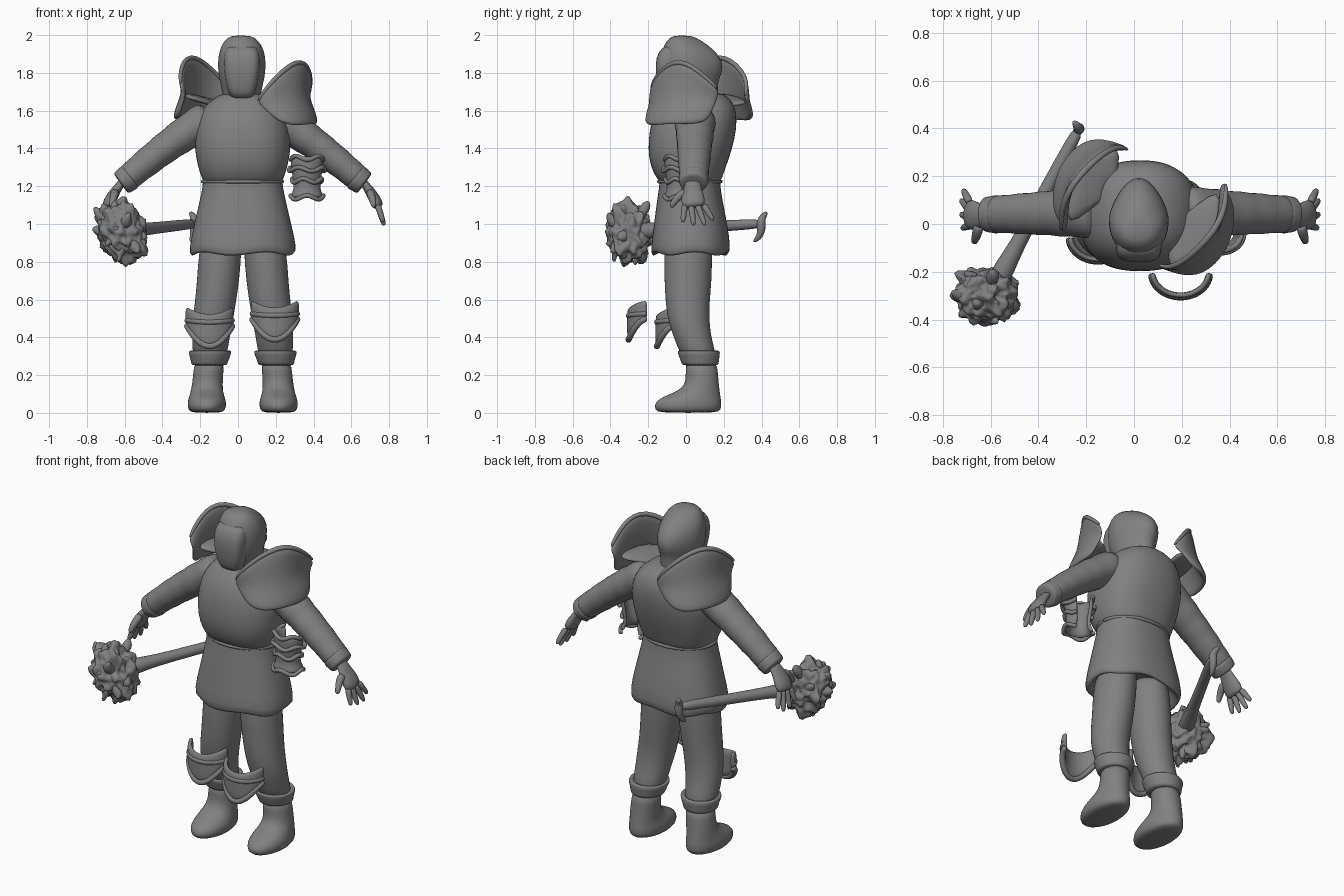
import bpy, bmesh, math, random
from mathutils import Vector, noise

random.seed(4)
old = bpy.data.objects.get("Cube")
if old:
    bpy.data.objects.remove(old)

grey = bpy.data.materials.new("plain_grey")
grey.use_nodes = True
tone = (.22, .22, .22, 1)
grey.diffuse_color = tone
grey.node_tree.nodes["Principled BSDF"].inputs["Base Color"].default_value = tone
MID = .025  # plane the figure is mirrored about


def finish(name, bm, subdiv=1, thick=0):
    bmesh.ops.recalc_face_normals(bm, faces=bm.faces)
    mesh = bpy.data.meshes.new(name)
    bm.to_mesh(mesh)
    bm.free()
    mesh.materials.append(grey)
    obj = bpy.data.objects.new(name, mesh)
    bpy.context.collection.objects.link(obj)
    for poly in mesh.polygons:
        poly.use_smooth = True
    if thick:
        solid = obj.modifiers.new("Thickness", "SOLIDIFY")
        solid.thickness, solid.offset = thick, 0
    if subdiv:
        obj.modifiers.new("Smooth", "SUBSURF").levels = subdiv
        obj.modifiers["Smooth"].render_levels = subdiv
    return obj


def skin(name, loops, closed=True, flip=False, subdiv=1, thick=0):
    """Bridge successive loops of points; closed loops get end caps."""
    bm = bmesh.new()
    rows = []
    for loop in loops:
        pts = [Vector(p) for p in loop]
        if flip:
            pts = [Vector((2 * MID - p.x, p.y, p.z)) for p in pts]
        rows.append([bm.verts.new(p) for p in pts])
    n = len(rows[0])
    for a, b in zip(rows, rows[1:]):
        for i in range(n if closed else n - 1):
            j = (i + 1) % n
            bm.faces.new((a[i], a[j], b[j], b[i]))
    if closed:
        bm.faces.new(rows[0])
        bm.faces.new(rows[-1])
    return finish(name, bm, subdiv, thick)


def stack(name, rings, n=20, power=2, taper=0, wave=None, **kw):
    """Horizontal rings, each given as z, centre x, half width, front y, back y."""
    loops = []
    for z, cx, rx, y0, y1 in rings:
        loop = []
        for i in range(n):
            a = math.tau * i / n
            c, s = math.cos(a), math.sin(a)
            x = math.copysign(abs(c) ** (2 / power), c)
            y = math.copysign(abs(s) ** (2 / power), s)
            lift = wave(a, z) if wave else 0
            loop.append((cx + rx * x * (1 - taper * max(y, 0)),
                         (y0 + y1) / 2 + (y1 - y0) / 2 * y, z + lift))
        loops.append(loop)
    return skin(name, loops, **kw)


def tube(name, pts, radii, ref=(0, 1, 0), squash=1, n=10, **kw):
    """Round section along a path; squash flattens it across the ref direction."""
    pts = [Vector(p) for p in pts]
    loops = []
    for i, p in enumerate(pts):
        t = (pts[min(i + 1, len(pts) - 1)] - pts[max(i - 1, 0)]).normalized()
        u = (Vector(ref) - t * t.dot(Vector(ref))).normalized()
        v = t.cross(u) * squash
        loops.append([p + radii[i] * (u * math.cos(math.tau * k / n) + v * math.sin(math.tau * k / n))
                      for k in range(n)])
    return skin(name, loops, **kw)


def arc(cx, cy, rx, ry, height, spread=90, n=13):
    """Open arc bulging to the front; height is a function of the angle."""
    angles = [math.radians(spread * (2 * i / (n - 1) - 1)) for i in range(n)]
    return [(cx + rx * math.sin(a), cy - ry * math.cos(a), height(a)) for a in angles]


# Tunic: flared skirt with a wavy hem, belted waist and full chest
def hem_wave(a, z):
    return .014 * math.sin(5 * a + 1) * max(0, 1 - (z - .8) / .2)


stack("skirt", [(.95, MID, .19, -.11, .16), (.86, MID, .24, -.15, .2),
                (.83, MID, .275, -.18, .225), (.87, MID, .288, -.19, .238),
                (1, MID, .258, -.17, .22), (1.12, MID, .23, -.155, .195),
                (1.2, MID, .212, -.142, .182), (1.25, MID, .212, -.14, .182),
                (1.3, MID, .19, -.13, .17)], n=28, power=2.3, wave=hem_wave)
stack("chest", [(1.2, MID, .19, -.12, .16), (1.23, MID, .213, -.145, .188),
                (1.27, MID, .228, -.175, .2), (1.35, MID, .25, -.2, .23),
                (1.45, MID, .258, -.2, .26), (1.55, MID, .245, -.185, .272),
                (1.62, MID, .21, -.15, .262), (1.67, MID, .15, -.11, .23),
                (1.7, MID, .09, -.07, .18)], n=28, power=2.4)
tube("waist_seam", [(MID + .214 * math.cos(a), .02 + .165 * math.sin(a), 1.225)
                    for a in [math.tau * i / 24 for i in range(25)]],
     [.012] * 25, ref=(0, 0, 1), n=6)

# Hood and flat face mask
stack("hood", [(1.62, .02, .1, -.08, .17), (1.7, .02, .105, -.1, .17),
               (1.76, .02, .12, -.12, .17), (1.8, .02, .128, -.135, .195),
               (1.86, .02, .13, -.14, .198), (1.92, .02, .122, -.13, .155),
               (1.97, .018, .095, -.105, .085), (2, .015, .055, -.07, .03)],
      power=2.2, taper=.35)
stack("face", [(1.66, .02, .05, -.12, .02), (1.69, .02, .07, -.145, .02),
               (1.76, .02, .09, -.158, .02), (1.85, .02, .1, -.165, .02),
               (1.91, .02, .094, -.148, .02), (1.95, .02, .075, -.11, .0)], power=3.5)

# Limbs, the same on both sides
for side, flip in (("left", False), ("right", True)):
    stack(side + "_leg", [(.97, .13, .1, -.1, .14), (.85, .145, .115, -.12, .14),
                          (.7, .155, .113, -.115, .138), (.58, .17, .11, -.11, .125),
                          (.48, .185, .108, -.095, .125), (.4, .193, .1, -.065, .135),
                          (.33, .198, .095, -.04, .155), (.27, .2, .08, 0, .16)], flip=flip)
    stack(side + "_boot", [(0, .215, .08, -.14, .165), (.015, .215, .1, -.168, .188),
                           (.055, .215, .105, -.17, .19), (.085, .215, .095, -.125, .185),
                           (.115, .215, .086, -.045, .18), (.15, .212, .082, -.005, .175),
                           (.21, .208, .08, 0, .17), (.28, .2, .082, -.01, .165)], flip=flip)
    stack(side + "_boot_cuff", [(.25, .202, .08, -.005, .162), (.255, .202, .098, -.025, .175),
                                (.28, .2, .1, -.03, .175), (.325, .198, .12, -.05, .185),
                                (.335, .197, .105, -.04, .17), (.31, .197, .08, 0, .14)], flip=flip)

    # Sleeve with soft folds and a banded cuff
    folds = (.1, .112, .108, .1, .104, .092, .096, .086, .09, .08, .083, .074)
    start, end = Vector((.19, .05, 1.57)), Vector((.655, .04, 1.225))
    path = [start.lerp(end, i / 11) + Vector((0, 0, .015 * math.sin(math.pi * i / 11)))
            for i in range(12)]
    tube(side + "_sleeve", path, folds, squash=.9, n=16, flip=flip)
    axis = (end - start).normalized()
    tube(side + "_cuff", [end + axis * d for d in (-.05, -.04, -.01, .015, .02)],
         (.07, .086, .077, .078, .06), squash=.9, n=16, flip=flip)

    # Hand: flattened palm, four fingers and a thumb
    tube(side + "_palm", [(.65, .04, 1.235), (.685, .035, 1.195), (.71, .035, 1.155),
                          (.733, .038, 1.115), (.745, .042, 1.085)],
         (.045, .045, .062, .066, .058), squash=.5, n=12, flip=flip)
    for k, length in enumerate((.085, .1, .1, .075)):
        y = -.005 + .032 * k
        fan = .05 * (k - 1)
        base = Vector((.738, y, 1.105))
        aim = Vector((.32, fan * 5 + .12, -1))
        tube(side + "_finger_%d" % k, [base + aim * length * f for f in (0, .4, .8, 1.05, 1.13)],
             (.02, .018, .016, .013, .005), n=8, flip=flip)
    tube(side + "_thumb", [(.7, .0, 1.175), (.705, -.035, 1.15), (.715, -.062, 1.12),
                           (.718, -.075, 1.095), (.718, -.078, 1.088)],
         (.026, .024, .019, .015, .006), ref=(1, 0, 0), n=8, flip=flip)

# Shoulder plates: flared collar above a crease, short flap below
plate = [
    [(.1, -.17, 1.645), (.17, -.195, 1.75), (.32, -.06, 1.885), (.385, .06, 1.82), (.385, .175, 1.71)],
    [(.115, -.18, 1.63), (.2, -.185, 1.69), (.32, -.09, 1.77), (.37, .05, 1.75), (.375, .175, 1.68)],
    [(.13, -.19, 1.615), (.23, -.18, 1.63), (.335, -.1, 1.66), (.37, .04, 1.665), (.365, .165, 1.65)],
    [(.17, -.2, 1.58), (.27, -.205, 1.56), (.37, -.11, 1.58), (.405, .03, 1.59), (.385, .14, 1.59)],
    [(.2, -.2, 1.55), (.29, -.21, 1.515), (.39, -.11, 1.53), (.42, .02, 1.525), (.4, .11, 1.54)],
]
turned = [[(.08 - x, .14 - y, z + .025) for x, y, z in row] for row in plate]
for side, rows in (("left", plate), ("right", turned)):
    skin(side + "_shoulder_plate", rows, closed=False, subdiv=2, thick=.03)
    tube(side + "_plate_rim", rows[0], (.01, .014, .016, .014, .01), ref=(0, 0, 1), n=8, subdiv=2)
    inner = Vector((.16, 0, 1.6)) if side == "left" else Vector((-.08, .14, 1.62))
    core = [[tuple(Vector(p).lerp(inner, f)) for p in rows[2]] for f in (0, .5, .8)]
    skin(side + "_shoulder_pad", core, closed=False, thick=.03)

# Knee guards: curved shell, top band and pointed lower rim
for side, x, y, z in (("left", .195, -.205, 0), ("right", -.15, -.055, -.035)):
    low = lambda a: z + .385 + .115 * math.sin(a) ** 2
    top = lambda a: z + .56 + .035 * math.sin(a) ** 2
    rows = [arc(x, y, .118, .095, lambda a: low(a) + (top(a) - low(a)) * f)
            for f in (0, .3, .6, 1)]
    skin(side + "_knee_guard", rows, closed=False, thick=.025)
    tube(side + "_knee_rim", arc(x, y, .122, .1, low), [.018] * 13, ref=(0, 0, 1), n=8)
    tube(side + "_knee_band", arc(x, y, .122, .1, lambda a: z + .515 + .01 * math.sin(a) ** 2),
         [.016] * 13, ref=(0, 0, 1), n=8)

# Loose bracer hanging beside the left arm, with scalloped bands
shape = ((1.14, .085), (1.17, .062), (1.22, .06), (1.29, .075), (1.36, .078))
skin("bracer", [arc(.365, -.04, r, r * .85, lambda a: z, 140, 21) for z, r in shape],
     closed=False, thick=.02)
for k, (z, r) in enumerate(((1.14, .088), (1.23, .08), (1.29, .095), (1.35, .085))):
    ring = arc(.365, -.04, r, r * .85, lambda a: z + .012 * math.cos(4 * a + k), 140, 21)
    tube("bracer_band_%d" % k, ring, [.013] * 21, ref=(0, 0, 1), n=8)

# Club: shaft, hooked pommel and a knotted, spiked head
tube("club_shaft", [(-.6, -.3, .955), (-.53, -.16, .968), (-.5, -.11, .972), (-.38, .12, .985),
                    (-.25, .36, 1), (-.235, .39, 1)],
     (.05, .045, .034, .031, .029, .02), ref=(0, 0, 1), n=12)
tube("club_hook", [(-.25, .355, .905), (-.24, .385, .925), (-.232, .4, .965), (-.23, .398, 1),
                   (-.232, .4, 1.03), (-.245, .42, 1.055), (-.255, .43, 1.06)],
     (.008, .018, .023, .028, .022, .016, .007), ref=(1, 0, 0), n=8)

bm = bmesh.new()
bmesh.ops.create_icosphere(bm, subdivisions=5, radius=1)
for v in bm.verts:
    d = v.co.normalized()
    lump = 1 + .28 * noise.noise(d * 2.1 + Vector((3, 1, 7))) + .2 * noise.noise(d * 4.5)
    lump += .09 * abs(noise.noise(d * 9))
    v.co = Vector((-.615 + .125 * d.x * lump + .03 * -d.z,
                   -.3 + .115 * d.y * lump, .955 + .155 * d.z * lump))
finish("club_head", bm, subdiv=0)

heart = Vector((-.615, -.3, .955))
horns = [(-.76, -.28, 1.09), (-.65, -.33, 1.125), (-.6, -.2, 1.12), (-.77, -.3, .98),
         (-.57, -.41, 1.06), (-.66, -.42, .97), (-.48, -.34, .93), (-.57, -.27, .78),
         (-.64, -.38, .8), (-.71, -.2, 1.03), (-.7, -.38, .88), (-.53, -.4, .85)]
for k, tip in enumerate(horns):
    tip = Vector(tip)
    bend = Vector([random.uniform(-.02, .02) for _ in range(3)])
    tube("club_horn_%d" % k,
         [heart.lerp(tip, .45), heart.lerp(tip, .7) + bend, heart.lerp(tip, .9) + bend * .6, tip],
         (.05, .038, .02, .005), ref=(.3, .5, .8), n=8)
